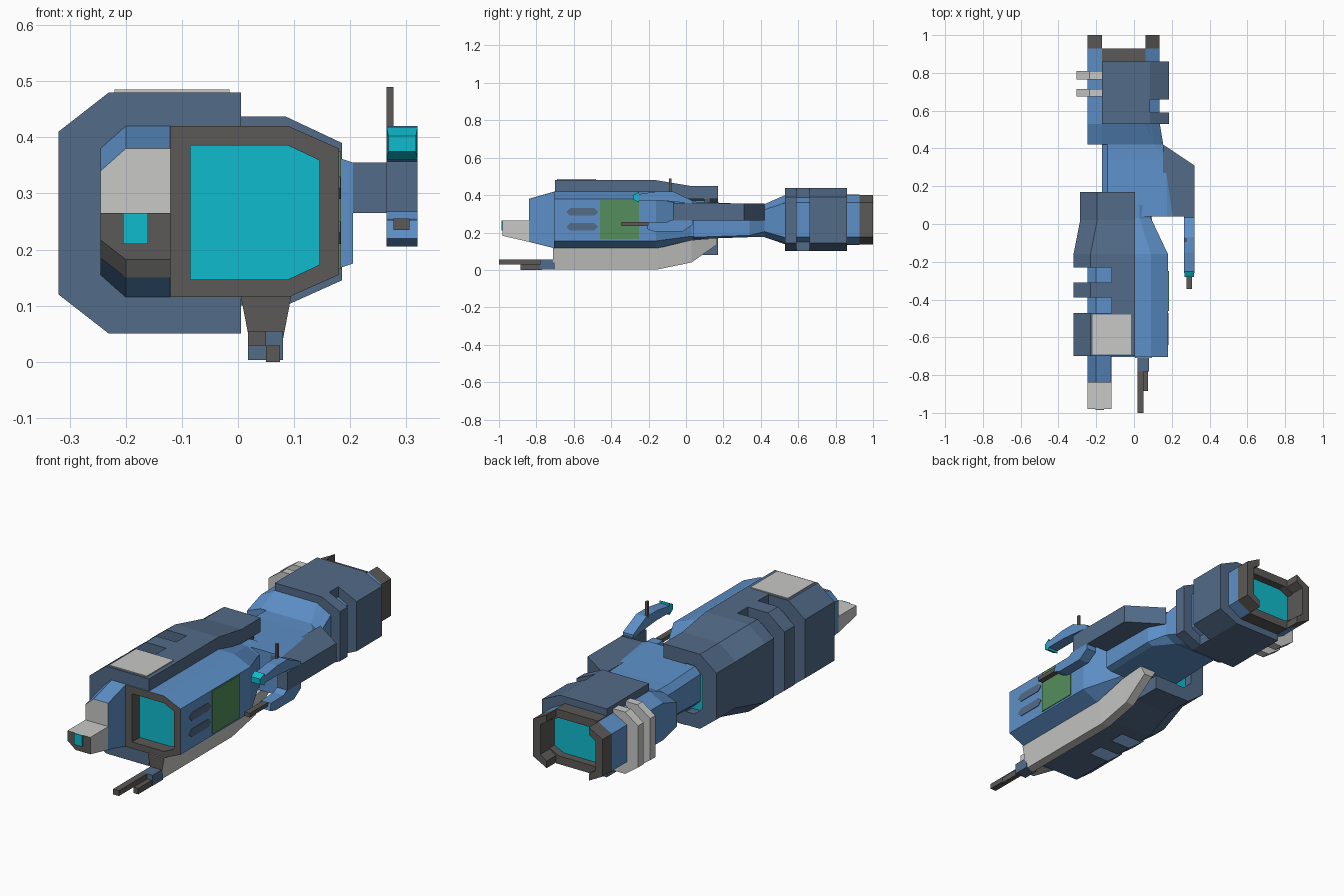
import bpy, bmesh

if "Cube" in bpy.data.objects:
    bpy.data.objects.remove(bpy.data.objects["Cube"])

def mat(name, r, g, b):
    m = bpy.data.materials.new(name)
    m.diffuse_color = (r, g, b, 1)
    m.use_nodes = True
    m.node_tree.nodes["Principled BSDF"].inputs["Base Color"].default_value = m.diffuse_color
    return m

BLUE = mat("light_blue", .11, .28, .58)
SLATE = mat("slate_blue", .085, .145, .245)
GREY = mat("dark_grey", .105, .10, .095)
WHITE = mat("pale_grey", .58, .58, .57)
CYAN = mat("cyan_glow", .005, .50, .61)
GREEN = mat("green_panel", .09, .27, .11)

def finish(name, bm, mats):
    bmesh.ops.recalc_face_normals(bm, faces=bm.faces)
    me = bpy.data.meshes.new(name)
    bm.to_mesh(me)
    bm.free()
    for m in mats:
        me.materials.append(m)
    ob = bpy.data.objects.new(name, me)
    bpy.context.collection.objects.link(ob)
    return ob

def loft(name, secs, side, front=None, back=None):
    """Skin equal-length 3D outlines; the end caps may have their own colours."""
    bm = bmesh.new()
    rings = [[bm.verts.new(p) for p in s] for s in secs]
    n = len(secs[0])
    for a, b in zip(rings, rings[1:]):
        for i in range(n):
            j = (i + 1) % n
            bm.faces.new((a[i], a[j], b[j], b[i]))
    bm.faces.new(rings[0]).material_index = 1
    bm.faces.new(rings[-1]).material_index = 2
    return finish(name, bm, [side, front or side, back or side])

def along_y(pts, y):
    return [(x, y, z) for x, z in pts]

def prism_y(name, pts, y0, y1, *m):
    return loft(name, [along_y(pts, y0), along_y(pts, y1)], *m)

def prism_x(name, pts, x0, x1, m):
    return loft(name, [[(x, y, z) for y, z in pts] for x in (x0, x1)], m)

def box(name, x0, x1, y0, y1, z0, z1, m):
    return prism_y(name, [(x0, z0), (x1, z0), (x1, z1), (x0, z1)], y0, y1, m)

def octo(x0, x1, z0, z1, l=(.045, .04), r=(.09, .04)):
    """Box outline with separate left and right corner cuts."""
    return [(x0 + l[0], z0), (x1 - r[0], z0), (x1, z0 + r[1]), (x1, z1 - r[1]),
            (x1 - r[0], z1), (x0 + l[0], z1), (x0, z1 - l[1]), (x0, z0 + l[1])]

def ring(name, outer, inner, y0, y1, m_out, m_in):
    """Hollow frame: outside one colour, rim and inside another."""
    bm = bmesh.new()
    o, i = [[[bm.verts.new(p) for p in along_y(s, y)] for y in (y0, y1)] for s in (outer, inner)]
    n = len(outer)
    for k in range(n):
        j = (k + 1) % n
        for q, idx in (((o[0], o[1]), 0), ((i[0], i[1]), 1), ((o[0], i[0]), 1), ((o[1], i[1]), 1)):
            bm.faces.new((q[0][k], q[0][j], q[1][j], q[1][k])).material_index = idx
    return finish(name, bm, [m_out, m_in])

# Front hull with window frame
NO = (.001, .001)
loft("front_hull", [along_y(octo(-.245, .18, .115, .42), -.64),
                    along_y(octo(-.245, .18, .115, .42), -.16),
                    along_y(octo(-.21, .09, .15, .37, (.04, .03), (.06, .03)), .03),
                    along_y(octo(-.21, .09, .15, .37, (.04, .03), (.06, .03)), .10)], BLUE)
ring("window_frame", octo(-.12, .18, .115, .42, NO), octo(-.085, .145, .147, .385, NO, (.055, .026)),
     -.705, -.64, BLUE, GREY)
prism_y("front_window", octo(-.09, .15, .142, .39, NO, (.055, .026)), -.645, -.638, CYAN)

# Rear-facing vent of the front hull
prism_y("vent_back", octo(-.245, .0, .12, .41, (.04, .03), NO), .095, .125, GREY)
prism_y("vent_glow", octo(-.225, -.02, .15, .38, (.04, .03), NO), .12, .13, CYAN)

# Cockpit pod and nose
C = (.045, .04)
loft("cockpit_pod", [along_y(octo(-.245, -.12, .15, .38, C, NO), -.84),
                     along_y(octo(-.245, -.12, .115, .42, C, NO), -.70),
                     along_y(octo(-.245, -.12, .115, .42, C, NO), -.64)], BLUE, WHITE)
def nose(z0, y):
    return along_y([(-.2, z0), (-.12, z0), (-.12, .265), (-.245, .265), (-.245, z0 + .035)], y)
loft("nose", [nose(.182, -.98), nose(.15, -.84)], WHITE, GREY)
box("nose_light", -.205, -.16, -.986, -.978, .21, .265, CYAN)

# Wrap-around armour: C-shaped shell with two notches on the left
def shell(x0, z0, z1, t=.065):
    a, b = x0 + .09, x0 + .075
    return [(-.12, z0), (a, z0), (x0, z0 + .07), (x0, z1 - .07), (a, z1), (-.12, z1),
            (-.12, z1 - t), (a + .03, z1 - t), (b, z1 - t - .04), (b, z0 + t + .04),
            (a + .03, z0 + t), (-.12, z0 + t)]
BIG, SMALL = (-.32, .05, .48), (-.285, .082, .45)
for k, (y0, y1) in enumerate([(-.70, -.47), (-.39, -.31)]):
    prism_y("armour_band_%d" % k, shell(*BIG), y0, y1, SLATE)
loft("armour_band_rear", [along_y(shell(*BIG), -.23), along_y(shell(*BIG), -.16),
                          along_y(shell(*SMALL), .02), along_y(shell(*SMALL), .17)], SLATE)
for nm, s in (("top", 1), ("bottom", -1)):
    def slab(h, y, s=s):
        e, i = .265 + s * h, .265 + s * (h - .07)
        return along_y([(-.12, e), (.005, e), (.005, i), (-.12, i)], y)
    loft("armour_" + nm, [slab(.215, -.70), slab(.215, -.16), slab(.185, .02), slab(.185, .17)], SLATE)
box("roof_plate", -.22, -.015, -.69, -.48, .475, .485, WHITE)

# Side panel and slots
box("green_panel", .17, .184, -.46, -.25, .165, .375, GREEN)
for k, z in enumerate((.31, .23)):
    prism_x("side_slot_%d" % k, [(-.64, z), (-.62, z - .02), (-.49, z - .02), (-.47, z),
                                 (-.49, z + .02), (-.62, z + .02)], .172, .183, SLATE)

# Keel and twin guns
def keel(y, z0, z1):
    return along_y([(.027, z0), (.073, z0), (.095, z1), (.005, z1)], y)
loft("keel", [keel(-.71, .003, .117), keel(-.15, .003, .117), keel(.03, .04, .16),
              keel(.165, .135, .17)], WHITE, GREY)
box("gun_base", .018, .08, -.78, -.70, .003, .055, SLATE)
box("long_barrel", .018, .05, -1, -.77, .029, .055, GREY)
box("short_barrel", .05, .075, -.885, -.77, .0, .029, GREY)

# Neck and rear core
R = (.05, .03)
loft("neck", [along_y(octo(-.17, .205, .165, .365, (.03, .03), (.03, .01)), .04),
              along_y(octo(-.17, .2, .175, .352, (.03, .03), (.03, .01)), .34),
              along_y(octo(-.17, .155, .175, .352, (.03, .03), R), .42),
              along_y(octo(-.17, .135, .14, .39, (.03, .03), R), .54)], BLUE)
core = octo(-.245, .135, .137, .40, (.075, .04), (.075, .04))
loft("rear_core", [along_y(octo(-.245, .155, .175, .352, (.075, .03), R), .42),
                   along_y(core, .53), along_y(core, .89)], BLUE, None, CYAN)

# Rear armour with a groove on the right
box("rear_armour", -.17, .085, .53, .86, .10, .437, SLATE)
edge = [(.08, .10), (.085, .10), (.185, .145), (.185, .39), (.085, .437), (.08, .437)]
for k, (y0, y1) in enumerate([(.53, .59), (.66, .86)]):
    prism_y("rear_armour_edge_%d" % k, edge, y0, y1, SLATE)

# Exhaust frame with two claws
ring("exhaust_frame", core, octo(-.205, .095, .175, .362, (.05, .025), (.05, .025)),
     .885, .928, BLUE, GREY)
for nm, z in (("top", .397), ("bottom", .134)):
    box("exhaust_lip_" + nm, -.17, .06, .86, .928, z, z + .006, GREY)
for nm, s in (("right", 1), ("left", -1)):
    claw = [(.115, .40), (.19, .36), (.19, .177), (.115, .137), (.115, .172), (.15, .195),
            (.15, .342), (.115, .365)]
    prism_y("exhaust_claw_" + nm, [(-.055 + s * x, z) for x, z in claw], .925, 1.0, GREY)

# Pale fins on the left of the rear core
for k, (y0, y1) in enumerate([(.675, .715), (.765, .81)]):
    prism_y("fin_%d" % k, octo(-.305, -.165, .115, .42, (.07, .05), NO), y0, y1, WHITE)

# Side arm and its upper and lower gun pods
loft("side_arm", [[(x, y, z) for x, y in ((.15, .04), (.32, .04), (.32, .31), (.155, .42))]
                  for z in (.265, .355)], SLATE)
box("arm_bracket", .265, .32, -.07, .045, .265, .357, SLATE)
prism_x("upper_pod", [(.035, .355), (-.14, .372), (-.255, .372), (-.255, .405), (-.15, .42),
                      (-.07, .42), (.035, .37)], .265, .32, BLUE)
def tip(y, x0, x1, z0, z1):
    return along_y([(x0, z0), (x1, z0), (x1, z1), (x0, z1)], y)
loft("upper_pod_tip", [tip(-.28, .268, .317, .375, .402), tip(-.25, .265, .32, .36, .418)], CYAN)
prism_x("lower_pod", [(.035, .268), (-.08, .268), (-.1, .255), (-.2, .253), (-.21, .22),
                      (-.17, .205), (-.02, .205), (.035, .24)], .265, .32, BLUE)
box("lower_gun", .277, .306, -.345, -.2, .235, .255, GREY)
box("antenna", .265, .277, -.092, -.078, .41, .49, GREY)
